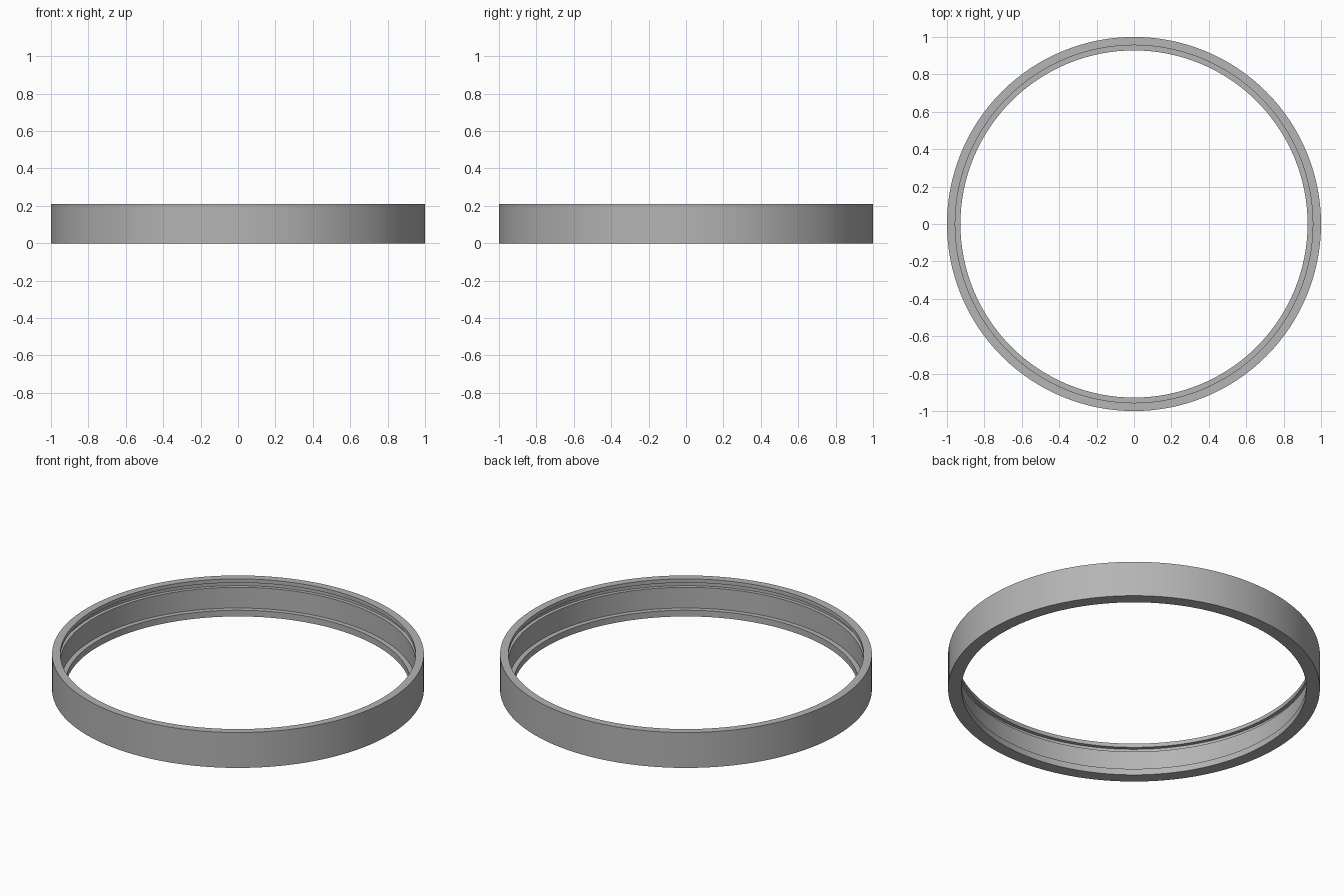
import bpy, bmesh, math

cube = bpy.data.objects.get("Cube")
if cube:
    bpy.data.objects.remove(cube, do_unlink=True)

SEGMENTS = 128
HEIGHT = 0.21
OUTER, BORE, LIP = 1.0, 0.956, 0.928      # radii: outside, main bore, bottom lip
GROOVE = 0.977                            # radius of the snap groove
LIP_TOP, GROOVE_LOW, GROOVE_HIGH = 0.037, 0.16, 0.187

# Plain grey finish
grey = bpy.data.materials.new("plain_grey")
grey.use_nodes = True
colour = (0.46, 0.46, 0.46, 1)
grey.diffuse_color = colour
grey.node_tree.nodes["Principled BSDF"].inputs["Base Color"].default_value = colour

# Ring cross-section as (radius, height), stepped on the inside
profile = [
    (OUTER, 0), (OUTER, HEIGHT), (BORE, HEIGHT),
    (BORE, GROOVE_HIGH), (GROOVE, GROOVE_HIGH),
    (GROOVE, GROOVE_LOW), (BORE, GROOVE_LOW),
    (BORE, LIP_TOP), (LIP, LIP_TOP), (LIP, 0),
]

# Spin the closed cross-section around the vertical axis
bm = bmesh.new()
verts = [bm.verts.new((r, 0, z)) for r, z in profile]
edges = [bm.edges.new((v, verts[(i + 1) % len(verts)])) for i, v in enumerate(verts)]
bmesh.ops.spin(bm, geom=verts + edges, cent=(0, 0, 0), axis=(0, 0, 1),
               angle=math.tau, steps=SEGMENTS, use_merge=True)
bmesh.ops.remove_doubles(bm, verts=bm.verts, dist=0.0001)
bmesh.ops.recalc_face_normals(bm, faces=bm.faces)
mesh = bpy.data.meshes.new("retaining_ring")
bm.to_mesh(mesh)
bm.free()
mesh.materials.append(grey)

ring = bpy.data.objects.new("retaining_ring", mesh)
bpy.context.collection.objects.link(ring)
bpy.context.view_layer.objects.active = ring
ring.select_set(True)
bpy.ops.object.shade_smooth_by_angle(angle=math.radians(30))
